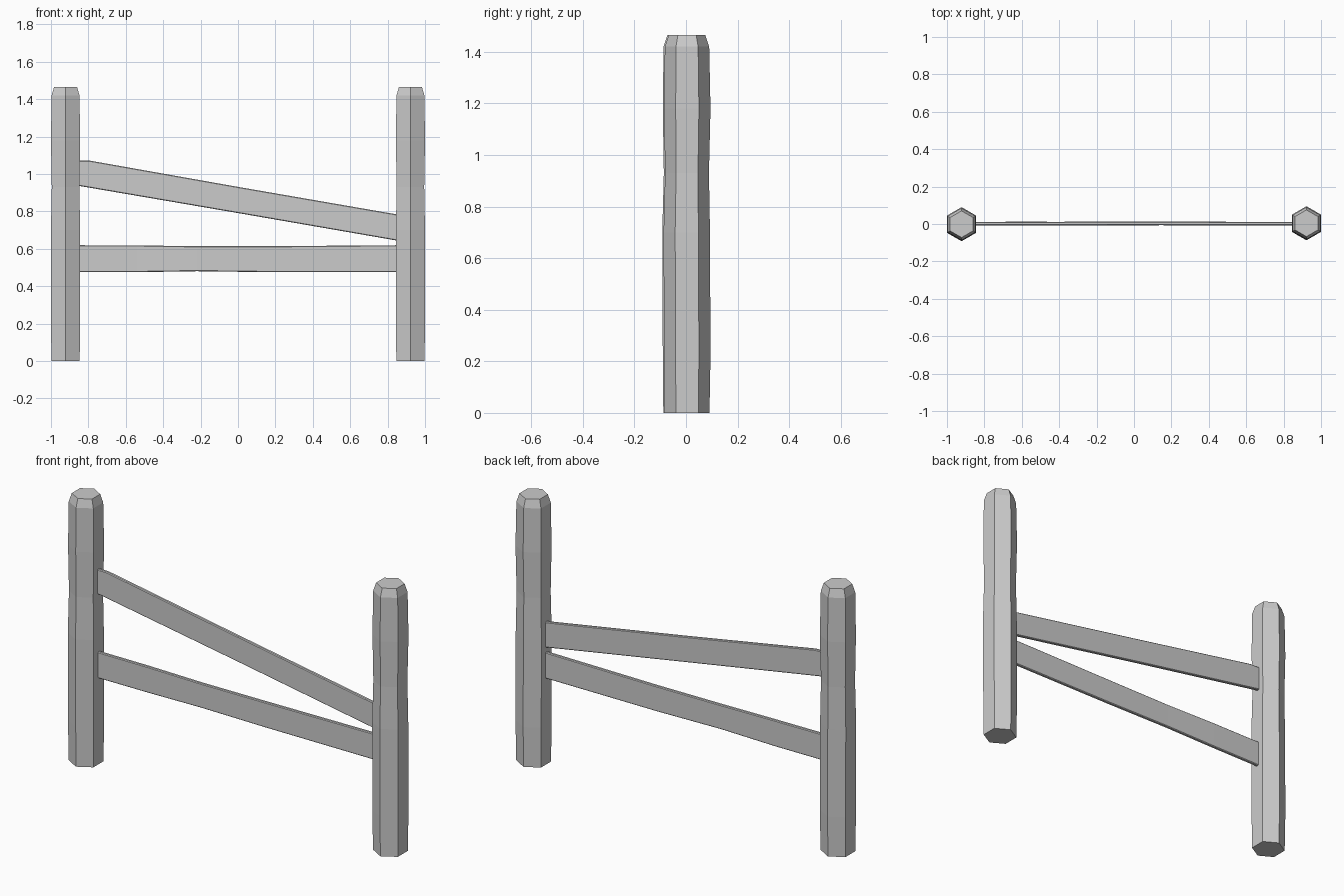
import bpy
import math

if "Cube" in bpy.data.objects:
    bpy.data.objects.remove(bpy.data.objects["Cube"])


def make_object(name, verts, faces):
    mesh = bpy.data.meshes.new(name)
    mesh.from_pydata(verts, [], faces)
    mesh.update()
    obj = bpy.data.objects.new(name, mesh)
    bpy.context.collection.objects.link(obj)
    return obj


def loft(name, rings):
    """Skin equal-sized vertex rings and cap both ends."""
    n = len(rings[0])
    verts = [v for ring in rings for v in ring]
    faces = [tuple(range(n))[::-1]]
    for r in range(len(rings) - 1):
        for i in range(n):
            j = (i + 1) % n
            faces.append((r * n + i, r * n + j, (r + 1) * n + j, (r + 1) * n + i))
    faces.append(tuple(range((len(rings) - 1) * n, len(rings) * n)))
    return make_object(name, verts, faces)


# Rough-hewn hexagonal posts: height, radius, sideways drift
POST_RINGS = [(0.0, 0.087, 0.0), (0.22, 0.09, 0.001), (0.70, 0.09, -0.001),
              (0.93, 0.085, 0.0), (1.18, 0.09, 0.001), (1.42, 0.086, 0.0),
              (1.465, 0.071, 0.0)]


def post(name, x, y):
    rings = []
    for z, radius, drift in POST_RINGS:
        rings.append([(x + radius * math.sin(i * math.pi / 3) * -1,
                       y + drift + radius * math.cos(i * math.pi / 3), z)
                      for i in range(6)])
    loft(name, rings)


post("left_post", -0.922, -0.001)
post("right_post", 0.922, 0.004)


# Thin plank rails: stations of x, bottom z, top z, y offset
def rail(name, stations, half=0.0095, edge=0.004):
    rings = []
    for x, lo, hi, y in stations:
        rings.append([(x, y - half + edge, lo), (x, y + half - edge, lo),
                      (x, y + half, lo + edge), (x, y + half, hi - edge),
                      (x, y + half - edge, hi), (x, y - half + edge, hi),
                      (x, y - half, hi - edge), (x, y - half, lo + edge)])
    loft(name, rings)


rail("lower_rail", [(-0.855, 0.475, 0.619, 0.002), (-0.54, 0.475, 0.618, 0.003),
                    (-0.22, 0.480, 0.614, 0.001), (0.17, 0.475, 0.614, 0.003),
                    (0.855, 0.475, 0.619, 0.002)])
rail("slanted_rail", [(-0.855, 0.937, 1.072, 0.002), (-0.79, 0.926, 1.071, 0.002),
                      (0.0, 0.791, 0.931, 0.003), (0.855, 0.643, 0.783, 0.002)])
